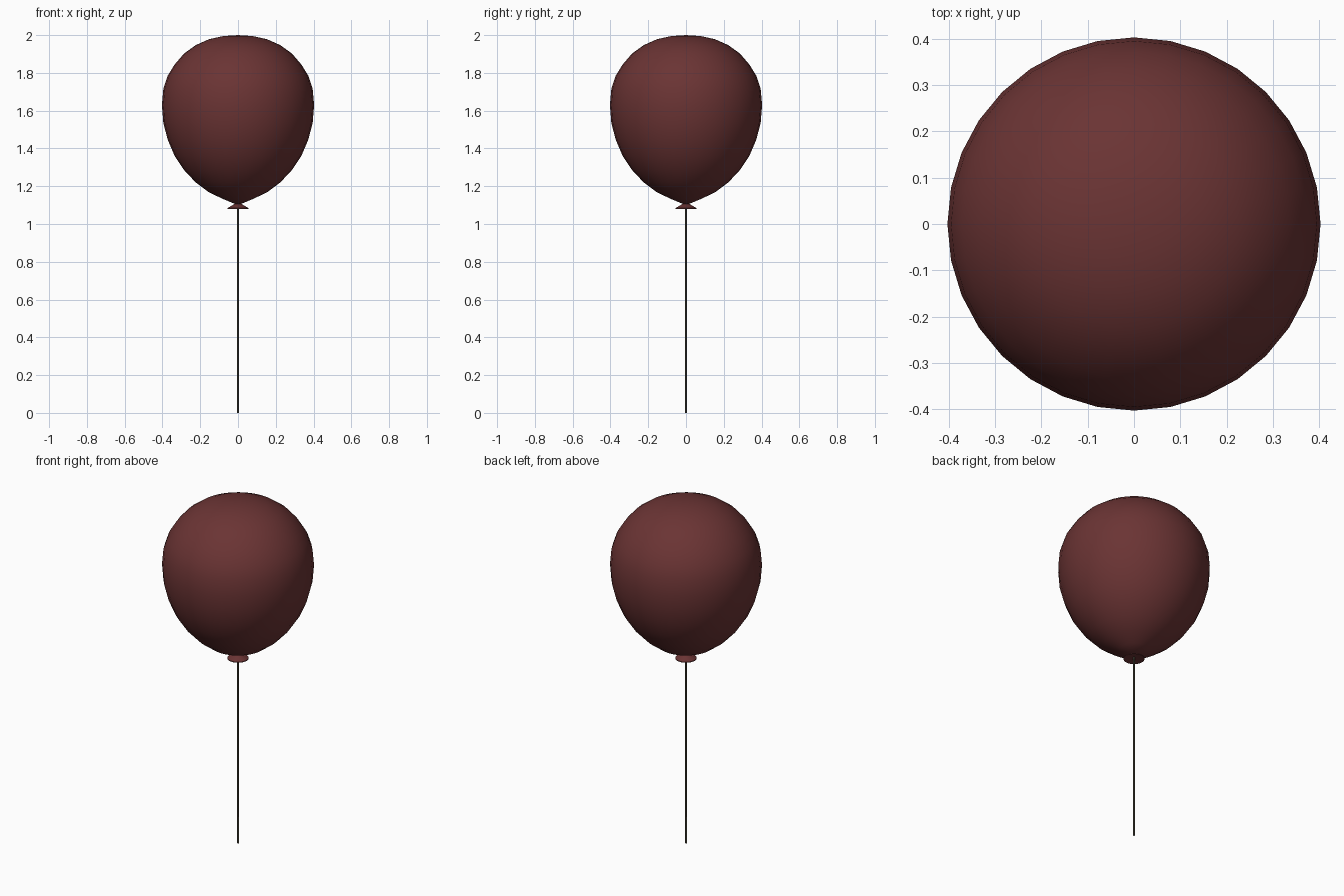
import bpy
import math

if "Cube" in bpy.data.objects:
    bpy.data.objects.remove(bpy.data.objects["Cube"])


def material(name, rgb):
    m = bpy.data.materials.new(name)
    m.diffuse_color = (*rgb, 1.0)
    m.use_nodes = True
    m.node_tree.nodes["Principled BSDF"].inputs["Base Color"].default_value = m.diffuse_color
    return m


def lathe(name, profile, segments, mat, angle):
    """Revolve (radius, z) points about z; zero radius makes a pole."""
    verts, faces, rings = [], [], []
    for r, z in profile:
        n = segments if r > 0 else 1
        rings.append(list(range(len(verts), len(verts) + n)))
        verts += [(r * math.cos(math.tau * i / segments),
                   r * math.sin(math.tau * i / segments), z) for i in range(n)]
    # profiles run from bottom to top, so faces point outward
    for a, b in zip(rings, rings[1:]):
        for i in range(segments):
            j = (i + 1) % segments
            if len(a) == 1:
                faces.append((a[0], b[j], b[i]))
            elif len(b) == 1:
                faces.append((a[i], a[j], b[0]))
            else:
                faces.append((a[i], a[j], b[j], b[i]))
    mesh = bpy.data.meshes.new(name)
    mesh.from_pydata(verts, [], faces)
    mesh.materials.append(mat)
    ob = bpy.data.objects.new(name, mesh)
    bpy.context.collection.objects.link(ob)
    bpy.ops.object.select_all(action='DESELECT')
    ob.select_set(True)
    bpy.context.view_layer.objects.active = ob
    bpy.ops.object.shade_smooth_by_angle(angle=math.radians(angle))
    return ob


red = material("dark red rubber", (0.145, 0.034, 0.034))
cord = material("dark cord", (0.085, 0.075, 0.052))

# Balloon: round top, tapering to a point at the bottom
heights = [1.10, 1.132, 1.168, 1.22, 1.285, 1.36, 1.447, 1.535, 1.63,
           1.715, 1.785, 1.845, 1.903, 1.947, 1.978, 1.995, 2.0]
count = len(heights) - 1
body = [(0.403 * math.sin(math.pi * k / count) if 0 < k < count else 0, z)
        for k, z in enumerate(heights)]
lathe("balloon", body, 32, red, 60)

# Flared knot with a slightly hollow underside
lathe("knot", [(0, 1.09), (0.056, 1.08), (0.056, 1.084), (0.012, 1.11), (0, 1.115)],
      32, red, 40)

# Hanging string
lathe("string", [(0, 0), (0.005, 0), (0.005, 1.10), (0, 1.10)], 8, cord, 60)
